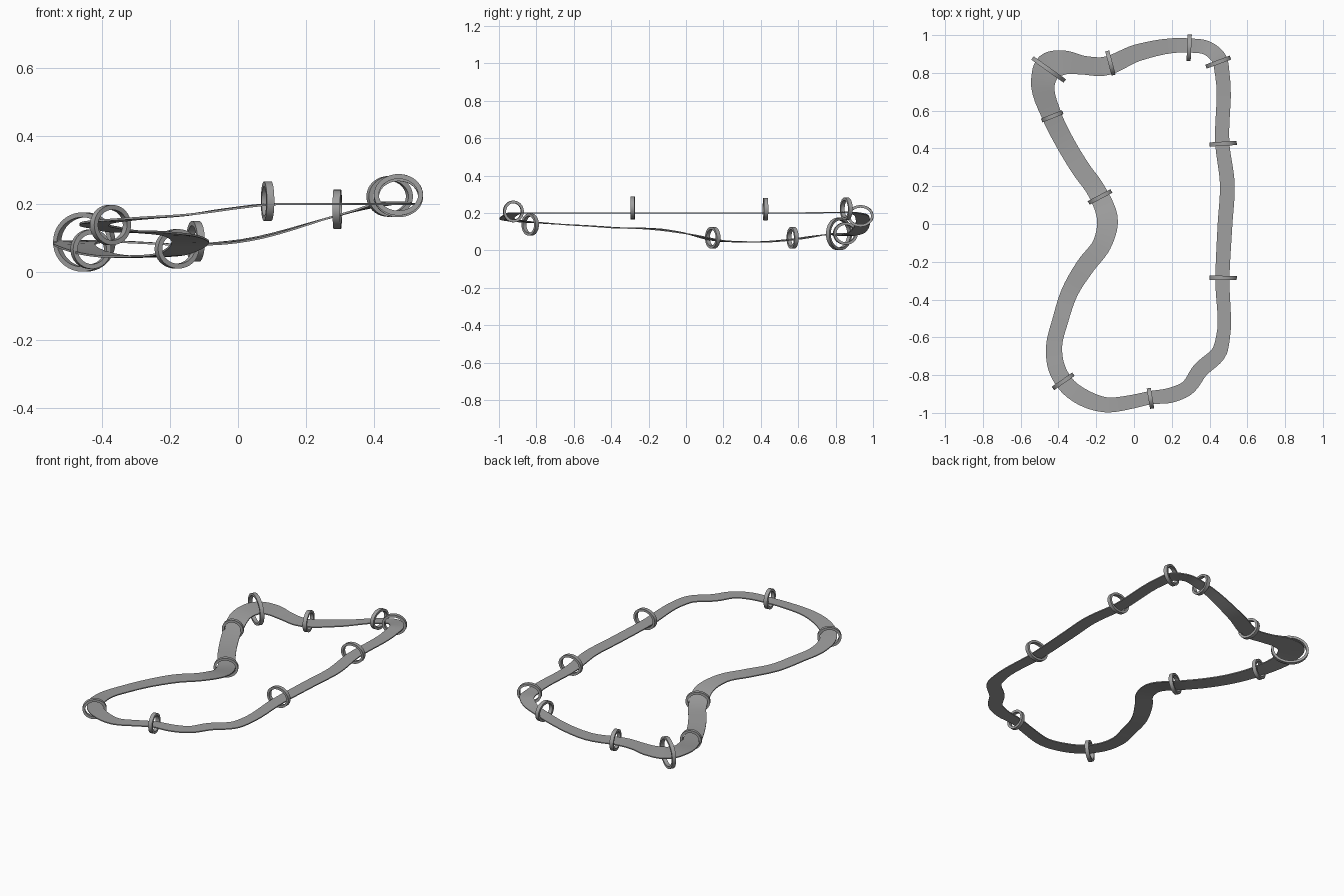
import bpy
import bmesh
import math
from mathutils import Vector, Matrix

STEPS = 6               # samples per track span
THICKNESS = 0.006       # ribbon thickness
RING_DEPTH = 0.022      # ring size along the track
RING_WALL = 0.014       # ring size across its wall
RING_SIDES = 40

if "Cube" in bpy.data.objects:
    bpy.data.objects.remove(bpy.data.objects["Cube"], do_unlink=True)


def make_material(name, colour):
    material = bpy.data.materials.new(name)
    material.use_nodes = True
    material.diffuse_color = colour
    shader = material.node_tree.nodes["Principled BSDF"]
    shader.inputs["Base Color"].default_value = colour
    return material


def make_object(name, mesh_builder, material):
    builder = mesh_builder
    bmesh.ops.recalc_face_normals(builder, faces=builder.faces)
    mesh = bpy.data.meshes.new(name)
    builder.to_mesh(mesh)
    builder.free()
    mesh.materials.append(material)
    part = bpy.data.objects.new(name, mesh)
    bpy.context.collection.objects.link(part)
    bpy.ops.object.select_all(action="DESELECT")
    part.select_set(True)
    bpy.context.view_layer.objects.active = part
    bpy.ops.object.shade_smooth_by_angle(angle=math.radians(40))
    return part


# Track centre line: x, y, height, width
track_points = [Vector(p) for p in (
    (.468, 0.42, .2, .075), (.494, 0.21, .2, .078), (.482, 0, .2, .078),
    (.468, -.28, .2, .075), (.468, -.62, .2, .075), (.455, -.67, .2, .08),
    (.35, -.775, .2, .085), (.28, -.87, .2, .08), (.2, -.905, .2, .08),
    (.085, -.92, .198, .07), (-.02, -.943, .186, .073),
    (-.15, -.957, .168, .08), (-.26, -.923, .16, .09),
    (-.35, -.86, .153, .09), (-.41, -.76, .146, .09),
    (-.423, -.65, .138, .085), (-.39, -.51, .13, .085),
    (-.34, -.36, .12, .09), (-.255, -.22, .117, .1),
    (-.17, -.108, .107, .1), (-.14, .01, .088, .11),
    (-.2, .177, .052, .1), (-.28, .29, .046, .1),
    (-.365, .43, .046, .1), (-.434, .57, .058, .105),
    (-.48, .76, .085, .13), (-.45, .832, .09, .15),
    (-.376, .854, .09, .13), (-.27, .841, .085, .1),
    (-.17, .833, .08, .1), (.02, .907, .093, .09),
    (.296, .945, .167, .075), (.39, .93, .192, .075),
    (.45, .876, .203, .08), (.468, .79, .202, .077),
)]


def sample_closed_curve(points):
    """Smooth closed curve with tangents weighted by chord length."""
    count = len(points)
    chord = [(points[(i + 1) % count] - points[i]).length for i in range(count)]
    tangent = []
    for i in range(count):
        back = (points[i] - points[i - 1]) / chord[i - 1]
        ahead = (points[(i + 1) % count] - points[i]) / chord[i]
        blend = chord[i - 1] + chord[i]
        tangent.append((back * chord[i] + ahead * chord[i - 1]) / blend)
    samples = []
    for i in range(count):
        j = (i + 1) % count
        for step in range(STEPS):
            t = step / STEPS
            rise = t * t * (3 - 2 * t)
            samples.append(
                points[i] * (1 - rise) + points[j] * rise
                + tangent[i] * (chord[i] * t * (1 - t) ** 2)
                - tangent[j] * (chord[i] * t * t * (1 - t)))
    return samples


def bridge_loops(builder, sections):
    """Skin a closed run of closed cross-sections."""
    for i, section in enumerate(sections):
        following = sections[(i + 1) % len(sections)]
        for k in range(len(section)):
            n = (k + 1) % len(section)
            builder.faces.new(
                (section[k], section[n], following[n], following[k]))


path = sample_closed_curve(track_points)


def heading(index):
    ahead = path[(index + 1) % len(path)]
    return (ahead - path[index - 1]).to_2d().normalized()


def build_track(material):
    builder = bmesh.new()
    sections = []
    for i, sample in enumerate(path):
        along = heading(i)
        across = Vector((-along.y, along.x, 0)) * sample.w / 2
        lift = Vector((0, 0, THICKNESS / 2))
        centre = sample.to_3d()
        corners = (centre + across + lift, centre - across + lift,
                   centre - across - lift, centre + across - lift)
        sections.append([builder.verts.new(c) for c in corners])
    bridge_loops(builder, sections)
    return make_object("track_ribbon", builder, material)


def build_ring(name, centre, half_width, half_height, material):
    """Upright band set square to the nearest stretch of track."""
    flat = centre.to_2d()
    nearest = min(range(len(path)),
                  key=lambda i: (path[i].to_2d() - flat).length)
    along = heading(nearest)
    turn = Matrix.Rotation(math.atan2(along.y, along.x), 3, "Z")
    half = RING_DEPTH / 2
    builder = bmesh.new()
    sections = []
    for side in range(RING_SIDES):
        angle = math.tau * side / RING_SIDES
        section = []
        for depth, inset in ((-half, 0), (half, 0),
                             (half, RING_WALL), (-half, RING_WALL)):
            local = Vector((depth,
                            math.cos(angle) * (half_width - inset),
                            math.sin(angle) * (half_height - inset)))
            section.append(builder.verts.new(centre + turn @ local))
        sections.append(section)
    bridge_loops(builder, sections)
    return make_object(name, builder, material)


grey = make_material("plain_grey", (.35, .35, .35, 1))
build_track(grey)

# Rings around the track: name, centre, half width, half height
rings = (
    ("straight_front_ring", (.472, -.285, .227), .072, .061),
    ("straight_back_ring", (.472, .425, .221), .072, .06),
    ("front_ring", (.087, -.923, .208), .055, .058),
    ("front_right_ring", (-.375, -.833, .138), .066, .059),
    ("middle_ring", (-.18, .143, .068), .068, .058),
    ("right_ring", (-.433, .57, .067), .06, .058),
    ("large_corner_ring", (-.452, .818, .088), .105, .087),
    ("back_right_ring", (-.125, .852, .09), .066, .06),
    ("back_ring", (.292, .933, .184), .07, .058),
    ("back_left_ring", (.446, .857, .222), .069, .06),
)
for ring_name, ring_centre, wide, tall in rings:
    build_ring(ring_name, Vector(ring_centre), wide, tall, grey)
